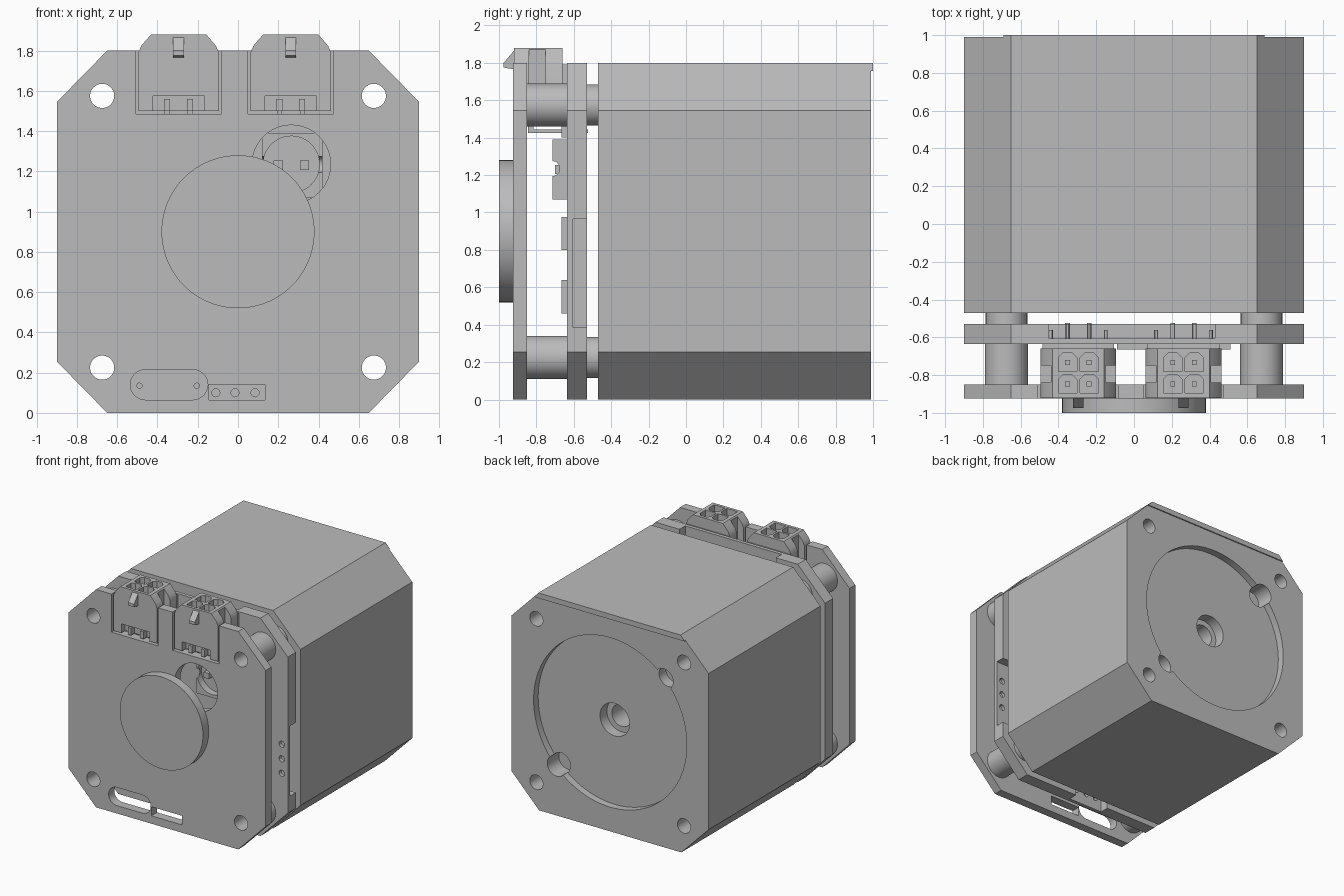
import bpy, bmesh, math
from mathutils import Vector

if "Cube" in bpy.data.objects:
    bpy.data.objects.remove(bpy.data.objects["Cube"])

GREY = (0.5, 0.5, 0.5, 1)
mat = bpy.data.materials.new("plain grey")
mat.use_nodes = True
mat.diffuse_color = GREY
mat.node_tree.nodes["Principled BSDF"].inputs["Base Color"].default_value = GREY


def prism(name, pts, lo, hi, axis="y"):
    """Extrude an outline along an axis: (x, z) along y, (y, z) along x, (x, y) along z."""
    place = {"y": lambda a, b, t: (a, t, b),
             "x": lambda a, b, t: (t, a, b),
             "z": lambda a, b, t: (a, b, t)}[axis]
    bm = bmesh.new()
    face = bm.faces.new([bm.verts.new(place(a, b, lo)) for a, b in pts])
    ext = bmesh.ops.extrude_face_region(bm, geom=[face])
    verts = [v for v in ext["geom"] if isinstance(v, bmesh.types.BMVert)]
    bmesh.ops.translate(bm, verts=verts, vec=Vector(place(0, 0, hi - lo)))
    bmesh.ops.recalc_face_normals(bm, faces=bm.faces)
    mesh = bpy.data.meshes.new(name)
    bm.to_mesh(mesh)
    bm.free()
    mesh.materials.append(mat)
    obj = bpy.data.objects.new(name, mesh)
    bpy.context.scene.collection.objects.link(obj)
    return obj


def box(name, x0, x1, y0, y1, z0, z1):
    return prism(name, [(x0, z0), (x1, z0), (x1, z1), (x0, z1)], y0, y1)


def rod(name, a, b, r, lo, hi, axis="y", n=48):
    ring = [(a + r * math.cos(math.tau * i / n), b + r * math.sin(math.tau * i / n))
            for i in range(n)]
    return prism(name, ring, lo, hi, axis)


def cut(obj, *cutters):
    bpy.context.view_layer.objects.active = obj
    for c in cutters:
        c.hide_render = True
        mod = obj.modifiers.new("cut", "BOOLEAN")
        mod.operation, mod.solver, mod.object = "DIFFERENCE", "EXACT", c
        bpy.ops.object.modifier_apply(modifier=mod.name)
        bpy.data.objects.remove(c)


OCTAGON = [(-0.65, 0), (0.65, 0), (0.9, 0.255), (0.9, 1.545),
           (0.65, 1.8), (-0.65, 1.8), (-0.9, 1.545), (-0.9, 0.255)]
CORNERS = [(x, z) for x in (-0.675, 0.675) for z in (0.225, 1.575)]
CONNECTORS = (-0.295, 0.262)
MID = 0.9


def bolt_holes(obj):
    cut(obj, *[rod("hole", x, z, 0.06, -1.1, 1.1) for x, z in CORNERS])


# Motor body: shallow round recess, stepped shaft bore, two rim notches
body = prism("motor_body", OCTAGON, -0.47, 0.99)
bolt_holes(body)
cut(body, rod("recess", 0, MID, 0.7, 0.93, 1.1, n=96),
    rod("bore", 0, MID, 0.135, 0.84, 1.1),
    rod("inner_bore", 0, MID, 0.09, 0.6, 1.1),
    rod("notch", 0.49, MID - 0.49, 0.085, 0.84, 1.1),
    rod("notch", -0.49, MID + 0.49, 0.085, 0.84, 1.1))
prism("rear_lip", [(-0.69, 1.757), (0.69, 1.757), (0.65, 1.8), (-0.65, 1.8)], 0.985, 1.0)

# Middle plate with edge pockets behind and small wire holes
mid = prism("middle_plate", OCTAGON, -0.635, -0.53)
bolt_holes(mid)
cut(mid, box("top_pocket", -0.45, 0.43, -0.605, -0.5, 1.38, 1.9),
    box("side_pocket", 0.7, 1.0, -0.605, -0.5, 0.385, 0.965),
    box("bottom_pocket", -0.17, 0.15, -0.605, -0.5, -0.1, 0.2))
cut(mid, *[rod("wire_hole", x, 0.1, 0.02, -0.7, -0.5, n=20) for x in (-0.11, -0.015, 0.085)],
    *[rod("wire_hole", 0.845, 0.69 + s * 0.12, 0.025, -0.7, -0.5, n=20) for s in (-1, 0, 1)],
    *[rod("pin_hole", x, 0.135, 0.013, -0.7, -0.5, n=16) for x in (-0.49, -0.205)])

# Front plate with window, slots and connector openings
front = prism("front_plate", OCTAGON, -0.925, -0.85)
bolt_holes(front)
slot = [(cx + 0.075 * math.sin(a), 0.14 + 0.075 * math.cos(a))
        for cx, start in ((-0.225, 0), (-0.46, math.pi))
        for a in [start + math.pi * i / 16 for i in range(17)]]
cut(front, rod("window", 0.265, 1.235, 0.195, -1, -0.8),
    prism("slot", slot, -1, -0.8),
    box("thin_slot", -0.145, 0.135, -1, -0.8, 0.065, 0.14),
    *[box("opening", c - 0.213, c + 0.213, -1, -0.8, 1.485, 1.9) for c in CONNECTORS])
rod("front_disc", 0, MID, 0.38, -1.0, -0.925, n=96)

# Hollow spacers at the corners
for x, z in CORNERS:
    for name, r, y0, y1 in (("front_spacer", 0.115, -0.85, -0.635),
                            ("rear_spacer", 0.11, -0.53, -0.47)):
        spacer = rod(name, x, z, r, y0, y1)
        cut(spacer, rod("hole", x, z, 0.06, y0 - 0.1, y1 + 0.1))

# Two four-way cable connectors
for c in CONNECTORS:
    half = [(0.2, 1.5), (0.2, 1.79), (0.185, 1.825), (0.137, 1.88)]
    outline = [(c + x, z) for x, z in half] + [(c - x, z) for x, z in reversed(half)]
    shell = prism("connector_shell", outline, -0.92, -0.66)
    cells = [(c + sx * 0.057, -0.79 + sy * 0.057) for sx in (-1, 1) for sy in (-1, 1)]
    for x, y in cells:
        h, k = 0.049, 0.025
        cell = [(x - h, y - h), (x + h, y - h), (x + h, y + k), (x + k, y + h),
                (x - k, y + h), (x - h, y + k)]
        cut(shell, prism("cell", cell, 1.6, 2.0, "z"))
        box("connector_pin", x - 0.013, x + 0.013, y - 0.013, y + 0.013, 1.59, 1.82)
    cut(shell, box("foot_gap", c - 0.128, c + 0.128, -1, -0.87, 1.45, 1.575),
        *[box("side_notch", c + s * 0.19 - 0.045, c + s * 0.19 + 0.045,
              -0.84, -0.75, 1.62, 2) for s in (-1, 1)])
    box("connector_foot", c - 0.19, c + 0.19, -0.66, -0.635, 1.5, 1.79)
    prism("latch", [(-0.92, 1.865), (-0.975, 1.8), (-0.975, 1.775), (-0.92, 1.765)],
          c - 0.027, c + 0.027, "x")
    for s in (-1, 1):
        x = c + s * 0.057
        box("foot_post", x - 0.015, x + 0.015, -0.915, -0.86, 1.5, 1.56)
        box("lead", x - 0.012, x + 0.012, -0.845, -0.525, 1.425, 1.445)
        box("lead_drop", x - 0.012, x + 0.012, -0.845, -0.815, 1.425, 1.52)
        rod("lead_tip", x, 1.62, 0.012, -0.61, -0.53, n=12)
        rod("peg", c + s * 0.145, 1.7, 0.01, -0.61, -0.56, n=12)

# Socket behind the window
socket = box("socket", 0.12, 0.42, -0.715, -0.635, 1.07, 1.39)
cut(socket, rod("socket_well", 0.265, 1.235, 0.14, -0.8, -0.655),
    rod("socket_notch", -0.715, 1.235, 0.04, 0, 0.6, "x", 24))
for x in (0.2, 0.33):
    box("socket_pin", x - 0.023, x + 0.023, -0.7, -0.65, 1.207, 1.253)

# Chips on the middle plate
box("upper_chip", -0.09, 0.09, -0.665, -0.635, 0.8, 0.975)
box("lower_chip", -0.09, 0.09, -0.665, -0.635, 0.46, 0.64)
box("small_chip", 0.45, 0.51, -0.665, -0.635, 1.4, 1.46)

for obj in bpy.context.scene.objects:
    if obj.type == "MESH":
        obj.select_set(True)
        bpy.context.view_layer.objects.active = obj
bpy.ops.object.shade_smooth_by_angle()
